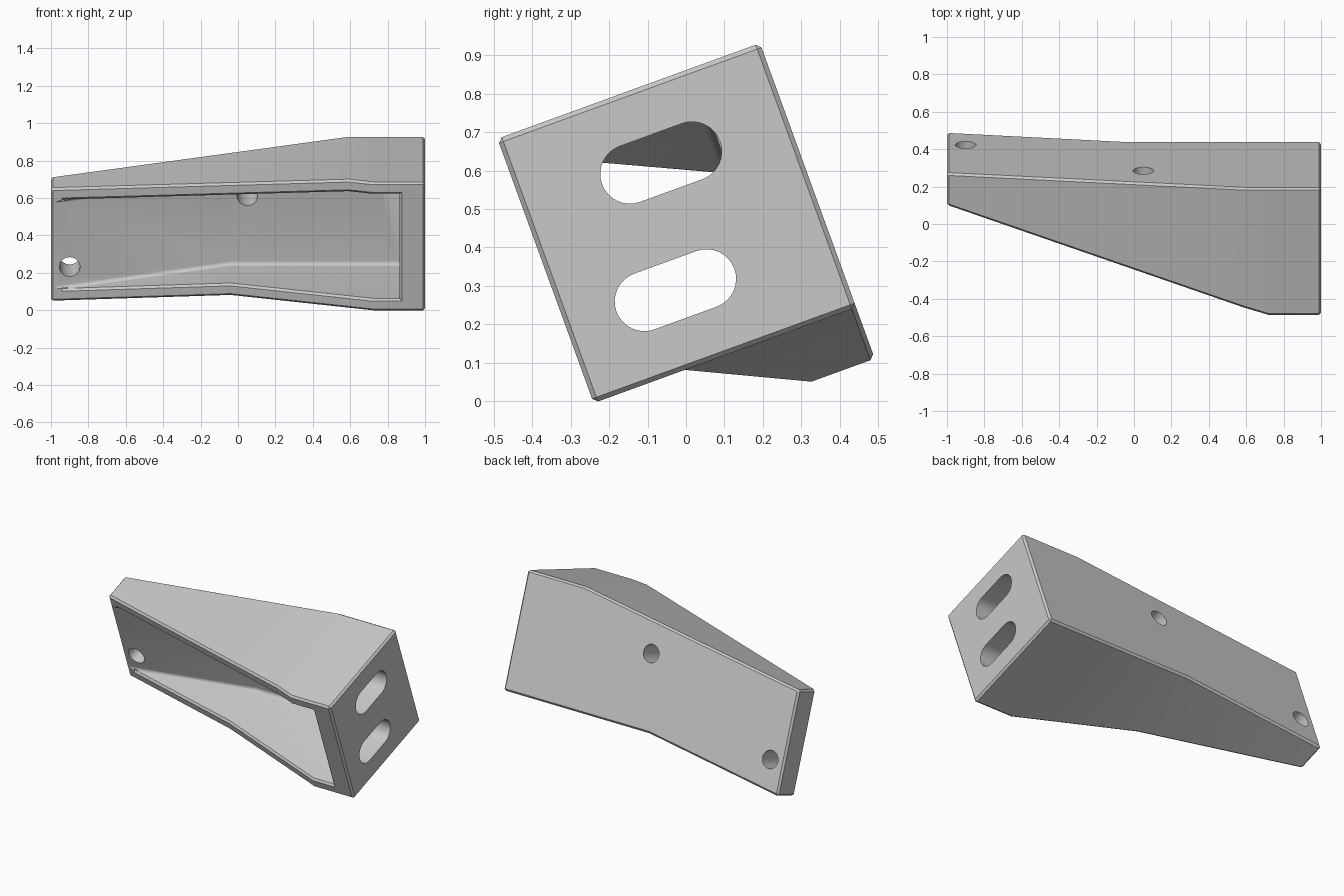
import bpy, bmesh, math
from mathutils import Matrix

cube = bpy.data.objects.get("Cube")
if cube:
    bpy.data.objects.remove(cube, do_unlink=True)

TILT = math.radians(20)
BACK = 0.499          # outer face of the back wall (depth axis)
DEEP = 0.31           # inner face of the back wall
END = 0.864           # inner face of the end plate
FLANGE = 0.068        # upper and lower flange thickness
CHAMFER = 0.012
FILLET = 0.022


# Outline of the untilted bracket along its length
def bottom(x):
    return 0.078 - 0.143 * max(0, (-0.04 - x) / 0.96)


def top(x):
    return 0.809 - 0.231 * max(0, (0.59 - x) / 1.59)


def front(x):
    return -0.227 + 0.542 * max(0, (0.72 - x) / 1.72)


def add_object(name, bm):
    mesh = bpy.data.meshes.new(name)
    bm.to_mesh(mesh)
    bm.free()
    obj = bpy.data.objects.new(name, mesh)
    bpy.context.collection.objects.link(obj)
    return obj


def loft(sections):
    """Skin a list of closed rings and cap both ends."""
    bm = bmesh.new()
    rings = [[bm.verts.new(p) for p in ring] for ring in sections]
    n = len(rings[0])
    for a, b in zip(rings, rings[1:]):
        for i in range(n):
            j = (i + 1) % n
            bm.faces.new((a[i], a[j], b[j], b[i]))
    bm.faces.new(rings[0])
    bm.faces.new(rings[-1])
    bmesh.ops.recalc_face_normals(bm, faces=bm.faces[:])
    return bm


# Chamfered outer body
def body_ring(x):
    return [(x, front(x), bottom(x)), (x, BACK, bottom(x)),
            (x, BACK, top(x)), (x, front(x), top(x))]


bm = loft([body_ring(x) for x in (-1, -0.04, 0.59, 0.72, 1)])
sharp = [e for e in bm.edges if e.calc_face_angle(0) > math.radians(35)]
bmesh.ops.bevel(bm, geom=sharp, offset=CHAMFER, segments=1, affect='EDGES')
bracket = add_object("tapered_bracket", bm)


# Cavity between the flanges, with filleted back corners
def cavity_ring(x):
    lo, hi = bottom(x) + FLANGE, top(x) - FLANGE
    ring = [(x, -0.6, hi), (x, -0.6, lo)]
    for v, sign, start in ((lo + FILLET, -1, 0), (hi - FILLET, 1, 1)):
        for i in range(7):
            a = math.pi / 2 * abs(start - i / 6)
            ring.append((x, DEEP - FILLET + FILLET * math.sin(a),
                         v + sign * FILLET * math.cos(a)))
    return ring


cutters = [add_object("cavity_cutter", loft(
    [cavity_ring(x) for x in (-1.2, -0.04, 0.59, 0.72, END)]))]


# Flared cutter that chamfers the cavity rim
def rim_ring(x):
    lo, hi, f = bottom(x) + FLANGE, top(x) - FLANGE, front(x)
    flare = 0.1 + CHAMFER
    far = x + flare if x == END else x
    return [(x, f + CHAMFER, lo), (far, f - 0.1, lo - flare),
            (far, f - 0.1, hi + flare), (x, f + CHAMFER, hi)]


cutters.append(add_object("rim_cutter", loft(
    [rim_ring(x) for x in (-0.94, -0.04, 0.59, 0.72, END)])))


# Rounded slots through the end plate
def slot_ring(x, u, v, radius=0.077, half=0.086):
    ring = []
    for side, turn in ((1, -math.pi / 2), (-1, math.pi / 2)):
        for i in range(17):
            a = turn + math.pi * i / 16
            ring.append((x, u + side * half + radius * math.cos(a),
                         v + radius * math.sin(a)))
    return ring


for u, v in ((0.151, 0.605), (0.073, 0.281)):
    cutters.append(add_object("slot_cutter", loft(
        [slot_ring(x, u, v) for x in (0.8, 1.1)])))


# Round bolt holes through the back wall
def hole_ring(x, u, v, radius=0.055):
    return [(x + radius * math.cos(a), u, v + radius * math.sin(a))
            for a in (math.tau * i / 32 for i in range(32))]


for x, v in ((-0.9, 0.134), (0.05, 0.538)):
    cutters.append(add_object("hole_cutter", loft(
        [hole_ring(x, u, v) for u in (0.2, 0.6)])))

# Cut the body, then discard the cutters
bpy.context.view_layer.objects.active = bracket
for cutter in cutters:
    cutter.hide_render = True
    mod = bracket.modifiers.new("cut", 'BOOLEAN')
    mod.operation = 'DIFFERENCE'
    mod.solver = 'EXACT'
    mod.object = cutter
    bpy.ops.object.modifier_apply(modifier=mod.name)
for cutter in cutters:
    bpy.data.objects.remove(cutter, do_unlink=True)

# Tilt into place, shade and colour
bracket.data.transform(Matrix.Rotation(TILT, 4, 'X'))
bpy.ops.object.select_all(action='DESELECT')
bracket.select_set(True)
bpy.ops.object.shade_smooth_by_angle(angle=math.radians(25))

grey = bpy.data.materials.new("plain_grey")
grey.use_nodes = True
colour = (0.58, 0.58, 0.58, 1)
grey.diffuse_color = colour
grey.node_tree.nodes["Principled BSDF"].inputs["Base Color"].default_value = colour
bracket.data.materials.clear()
bracket.data.materials.append(grey)
